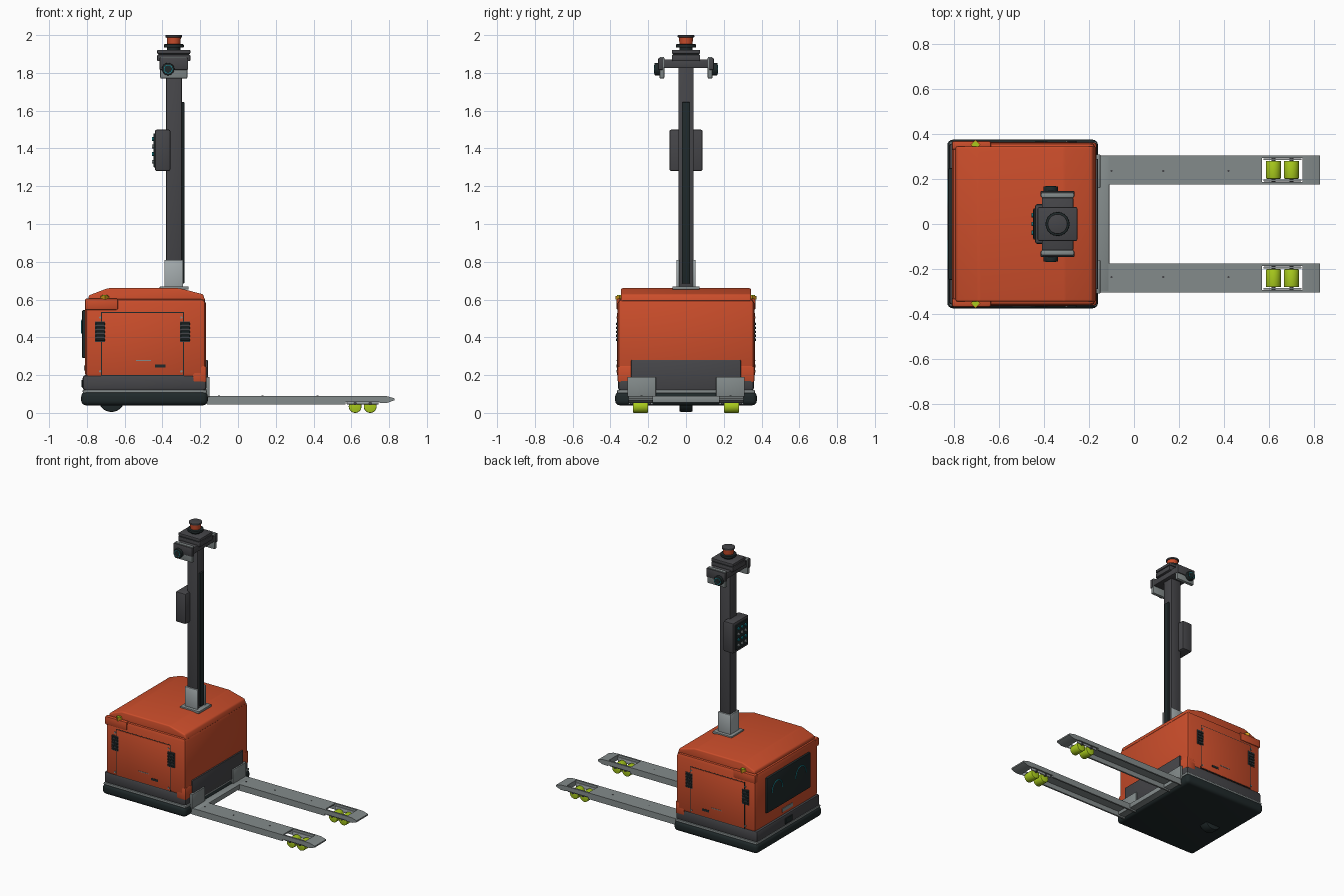
import bpy, bmesh, math
from mathutils import Matrix, Vector

if "Cube" in bpy.data.objects:
    bpy.data.objects.remove(bpy.data.objects["Cube"])


def material(name, r, g, b):
    m = bpy.data.materials.new(name)
    m.use_nodes = True
    m.diffuse_color = (r, g, b, 1)
    node = next(n for n in m.node_tree.nodes if n.type == 'BSDF_PRINCIPLED')
    node.inputs["Base Color"].default_value = (r, g, b, 1)
    return m


ORANGE = material("orange paint", 0.6, 0.075, 0.024)
DARK = material("dark grey", 0.06, 0.06, 0.066)
BLACK = material("black rubber", 0.014, 0.022, 0.023)
STEEL = material("fork steel", 0.23, 0.26, 0.26)
LIGHT = material("light steel", 0.38, 0.42, 0.43)
LIME = material("lime wheel", 0.4, 0.6, 0.012)
TEAL = material("teal light", 0.01, 0.3, 0.36)
AMBER = material("amber lamp", 0.6, 0.3, 0.01)


def finish(name, bm, mat, bevel=0, segments=3):
    bmesh.ops.recalc_face_normals(bm, faces=bm.faces)
    if bevel:
        sharp = [e for e in bm.edges if e.calc_face_angle(0) > 0.2]
        bmesh.ops.bevel(bm, geom=sharp, offset=bevel, segments=segments,
                        profile=0.5, affect='EDGES', clamp_overlap=True)
    me = bpy.data.meshes.new(name)
    bm.to_mesh(me)
    bm.free()
    ob = bpy.data.objects.new(name, me)
    bpy.context.collection.objects.link(ob)
    me.materials.append(mat)
    bpy.ops.object.select_all(action='DESELECT')
    ob.select_set(True)
    bpy.context.view_layer.objects.active = ob
    bpy.ops.object.shade_smooth_by_angle(angle=math.radians(35))
    return ob


def box(name, x, y, z, mat, bevel=0, segments=2):
    bm = bmesh.new()
    bmesh.ops.create_cube(bm, size=1)
    for v in bm.verts:
        v.co = Vector([(r[0] + r[1]) / 2 + c * abs(r[1] - r[0])
                       for c, r in zip(v.co, (x, y, z))])
    return finish(name, bm, mat, bevel, segments)


def prism(name, profile, y, mat, bevel=0):
    """Extrude an x-z outline along y."""
    bm = bmesh.new()
    face = bm.faces.new([bm.verts.new((px, y[0], pz)) for px, pz in profile])
    new = bmesh.ops.extrude_face_region(bm, geom=[face])["geom"]
    bmesh.ops.translate(bm, vec=(0, y[1] - y[0], 0),
                        verts=[g for g in new if isinstance(g, bmesh.types.BMVert)])
    return finish(name, bm, mat, bevel)


def cylinder(name, center, r, depth, mat, axis='Z', r2=None, bevel=0, sides=32):
    bm = bmesh.new()
    bmesh.ops.create_cone(bm, cap_ends=True, segments=sides, radius1=r,
                          radius2=r if r2 is None else r2, depth=depth)
    turn = {'X': Matrix.Rotation(math.pi / 2, 4, 'Y'),
            'Y': Matrix.Rotation(math.pi / 2, 4, 'X'), 'Z': Matrix()}[axis]
    bmesh.ops.transform(bm, matrix=Matrix.Translation(center) @ turn, verts=bm.verts)
    return finish(name, bm, mat, bevel, 2)


def span(s, a, b):
    """Range on one side of the centre line."""
    return tuple(sorted((s * a, s * b)))


# Base and body
box("bumper", (-.83, -.16), (-.375, .375), (.04, .112), BLACK, .025, 4)
box("skirt_plate", (-.822, -.165), (-.365, .365), (.105, .122), STEEL, .005)
box("chassis", (-.822, -.168), (-.36, .36), (.118, .2), DARK, .015)
box("body", (-.81, -.17), (-.362, .362), (.185, .605), ORANGE, .025)
box("body_rear_skirt", (-.24, -.167), (-.362, .362), (.16, .25), ORANGE, .01)
prism("lid", [(-.795, .59), (-.79, .622), (-.69, .66), (-.31, .66),
              (-.185, .628), (-.172, .59)], (-.345, .345), ORANGE, .009)
cylinder("drive_wheel", (-.67, 0, .075), .07, .07, BLACK, 'Y', bevel=.008)

# Fork-side panel and fork mounts
box("fork_side_panel", (-.18, -.16), (-.29, .29), (.12, .28), DARK, .004)
box("fork_cross_bar", (-.165, -.11), (-.3, .3), (.055, .09), STEEL, .003)

# Nose screen with curved eye lights, badge plate and port
box("nose_screen", (-.826, -.8), (-.25, .25), (.29, .545), BLACK, .008)
box("nose_plate", (-.814, -.8), (-.06, .06), (.225, .25), STEEL)
box("nose_port", (-.828, -.81), (-.04, .04), (.135, .175), BLACK, .004)
for s in (-1, 1):
    curve = bpy.data.curves.new("eye_light", 'CURVE')
    curve.dimensions = '3D'
    curve.bevel_depth = .004
    curve.bevel_resolution = 1
    path = curve.splines.new('POLY')
    path.points.add(12)
    for i, p in enumerate(path.points):
        a = math.pi * i / 12
        p.co = (-.826, s * .135 + .06 * math.cos(a), .42 + .07 * math.sin(a), 1)
    curve.materials.append(TEAL)
    bpy.context.collection.objects.link(bpy.data.objects.new("eye_light", curve))

for s in (-1, 1):
    side = "left" if s > 0 else "right"
    # Body side details
    box(side + "_corner_cap", (-.81, -.635), span(s, .33, .368), (.545, .605), ORANGE, .008)
    cylinder(side + "_corner_lamp", (-.705, s * .352, .61), .022, .02, AMBER, sides=4)
    cylinder(side + "_lamp_lens", (-.705, s * .352, .617), .014, .016, LIME, sides=16)
    box(side + "_door", (-.72, -.29), span(s, .35, .365), (.2, .53), ORANGE, .002)
    box(side + "_door_seam", (-.724, -.286), span(s, .35, .3627), (.196, .534), BLACK)
    for x in (-.73, -.28):
        box(side + "_vent_recess", (x - .027, x + .027), span(s, .35, .3655),
            (.375, .485), DARK)
        for i in range(5):
            z = .38 + i * .021
            box(side + "_vent_slat", (x - .025, x + .025), span(s, .36, .37),
                (z, z + .014), BLACK, .002, 1)
        for z in (.22, .505):
            cylinder(side + "_screw", (x - .02 * (x > -.5), s * .365, z),
                     .006, .006, STEEL, 'Y', sides=12)
    box(side + "_handle_slot", (-.44, -.385), span(s, .35, .367), (.24, .256), BLACK)
    box(side + "_trim", (-.54, -.46), span(s, .35, .367), (.276, .281), STEEL)
    box(side + "_fork_mount", (-.17, -.15), span(s, .16, .31), (.085, .19), STEEL, .003)

    # Fork: channel section, open wheel well and tapered tip
    box(side + "_fork_top", (-.165, .57), span(s, .175, .305), (.08, .09), STEEL)
    for a, b in ((.175, .187), (.293, .305)):
        box(side + "_fork_wall", (-.165, .57), span(s, a, b), (.045, .089), STEEL)
        box(side + "_wheel_rail", (.565, .752), span(s, a, b), (.058, .09), STEEL)
    for a, b in ((.19, .198), (.284, .292)):
        box(side + "_wheel_bracket", (.575, .745), span(s, a, b), (.045, .075), LIGHT, .003)
    prism(side + "_fork_tip", [(.748, .09), (.79, .088), (.828, .077), (.828, .067),
                               (.79, .053), (.748, .053)], span(s, .175, .305), STEEL)
    for x in (.62, .7):
        cylinder(side + "_fork_wheel", (x, s * .241, .034), .034, .08, LIME, 'Y', bevel=.005)
        cylinder(side + "_wheel_axle", (x, s * .241, .05), .009, .11, DARK, 'Y', sides=16)
    for x in (-.1, .13, .42):
        cylinder(side + "_fork_bolt", (x, s * .236, .09), .005, .003, DARK, sides=12)

    # Mast foot flange
    box(side + "_foot_flange", (-.385, -.29), span(s, .035, .05), (.665, .81), LIGHT, .003)

    # Sensor on each end of the head
    box(side + "_sensor_plate", (-.412, -.268), span(s, .115, .14), (1.77, 1.885), STEEL, .006)
    box(side + "_sensor_case", (-.416, -.264), span(s, .12, .147), (1.815, 1.88), DARK, .006)
    cylinder(side + "_sensor_barrel", (-.37, s * .15, 1.82), .033, .034, BLACK, 'Y', bevel=.004)
    cylinder(side + "_sensor_ring", (-.37, s * .151, 1.82), .023, .035, TEAL, 'Y')
    cylinder(side + "_sensor_lens", (-.37, s * .152, 1.82), .02, .036, BLACK, 'Y')

# Mast
box("mast_base_plate", (-.415, -.262), (-.072, .072), (.652, .67), STEEL, .004)
box("mast", (-.38, -.297), (-.04, .04), (.66, 1.84), DARK, .005)
box("mast_strip", (-.3, -.284), (-.021, .021), (.685, 1.645), BLACK, .003)
box("foot_front", (-.39, -.378), (-.05, .05), (.665, .81), LIGHT, .003)

# Control box with keypad
box("control_box", (-.44, -.358), (-.088, .088), (1.28, 1.5), DARK, .01)
box("keypad", (-.448, -.43), (-.07, .07), (1.3, 1.48), BLACK, .005)
for row in range(4):
    for col in (-1, 0, 1):
        cylinder("key", (-.45, col * .04, 1.33 + row * .04), .01, .01,
                 TEAL if row % 2 else LIGHT, 'X', sides=12)

# Head and beacon
box("head_bar", (-.41, -.27), (-.12, .12), (1.825, 1.872), DARK, .006)
box("head_case", (-.428, -.252), (-.075, .075), (1.862, 1.897), DARK, .006)
box("head_seam", (-.42, -.26), (-.07, .07), (1.89, 1.904), BLACK)
box("head_cover", (-.428, -.252), (-.075, .075), (1.9, 1.922), DARK, .006)
cylinder("beacon_neck", (-.34, 0, 1.93), .035, .03, BLACK)
cylinder("beacon_base", (-.34, 0, 1.943), .053, .018, BLACK, bevel=.004)
cylinder("beacon_lamp", (-.34, 0, 1.97), .034, .045, ORANGE, r2=.038)
cylinder("beacon_cap", (-.34, 0, 1.994), .044, .012, DARK, bevel=.003)
